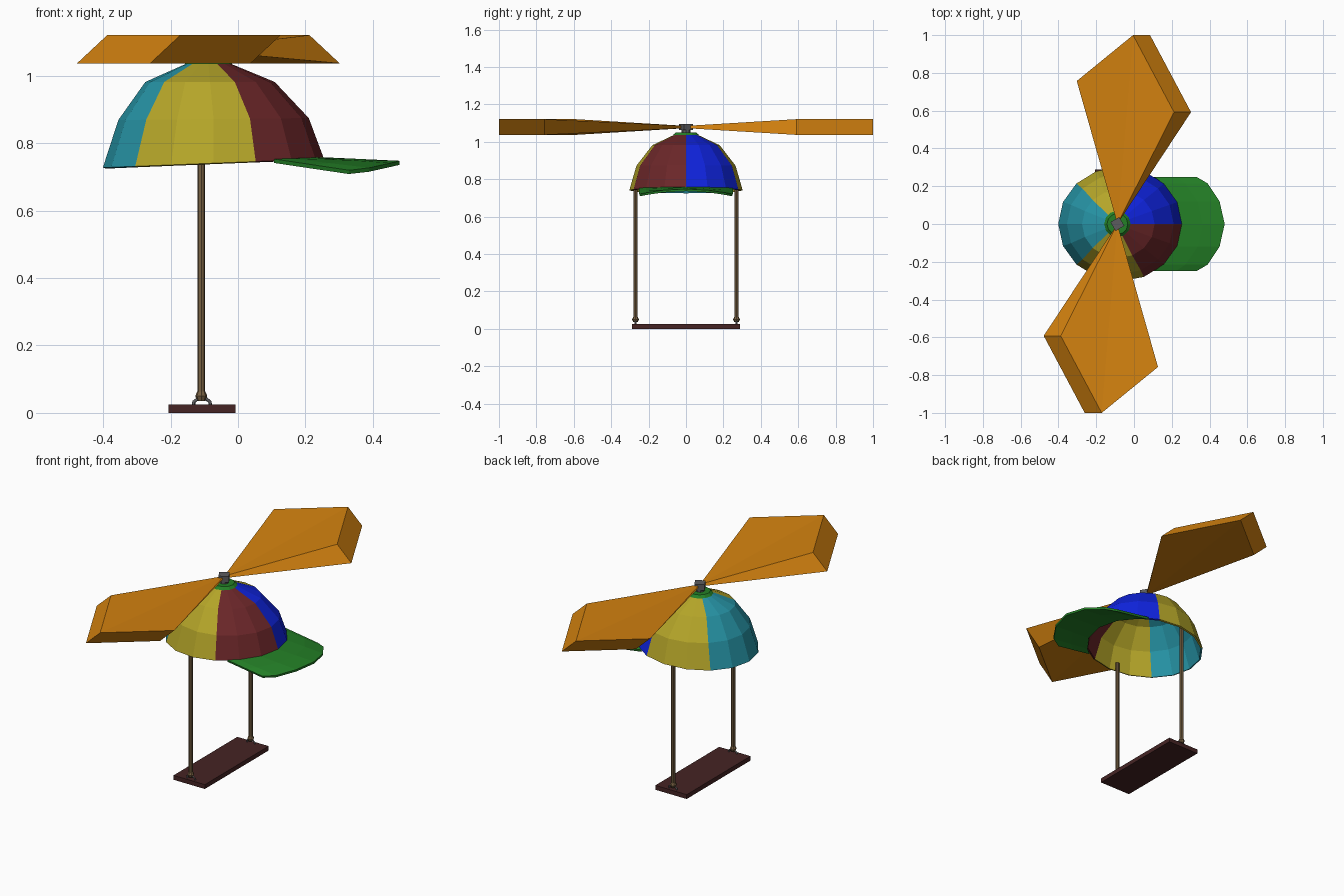
import bpy, bmesh, math
from mathutils import Matrix, Vector

if "Cube" in bpy.data.objects:
    bpy.data.objects.remove(bpy.data.objects["Cube"])


def mat(name, r, g, b):
    """Material from an sRGB colour, stored as linear values."""
    m = bpy.data.materials.new(name)
    lin = [c / 12.92 if c <= 0.04045 else ((c + 0.055) / 1.055) ** 2.4 for c in (r, g, b)]
    m.diffuse_color = (*lin, 1)
    m.use_nodes = True
    m.node_tree.nodes["Principled BSDF"].inputs["Base Color"].default_value = m.diffuse_color
    return m


ORANGE = mat("orange", 0.83, 0.51, 0.06)
YELLOW = mat("yellow", 0.71, 0.65, 0.16)
TEAL = mat("teal", 0.15, 0.58, 0.65)
RED = mat("dark_red", 0.42, 0.15, 0.16)
BLUE = mat("blue", 0.06, 0.14, 0.88)
GREEN = mat("green", 0.14, 0.50, 0.15)
WOOD = mat("dark_wood", 0.27, 0.14, 0.14)
ROPE = mat("rope_brown", 0.47, 0.38, 0.26)
GREY = mat("grey_metal", 0.36, 0.36, 0.37)


def finish(name, bm, *mats):
    bmesh.ops.recalc_face_normals(bm, faces=bm.faces)
    me = bpy.data.meshes.new(name)
    bm.to_mesh(me)
    bm.free()
    for m in mats:
        me.materials.append(m)
    ob = bpy.data.objects.new(name, me)
    bpy.context.collection.objects.link(ob)
    return ob


def box(name, center, size, m, turn=0):
    bm = bmesh.new()
    bmesh.ops.create_cube(bm, size=1, matrix=Matrix.Translation(center)
                          @ Matrix.Rotation(turn, 4, 'Z') @ Matrix.Diagonal((*size, 1)))
    return finish(name, bm, m)


def rod(name, x, y, z0, z1, r0, r1, m, sides=8):
    bm = bmesh.new()
    bmesh.ops.create_cone(bm, cap_ends=True, segments=sides, radius1=r0, radius2=r1,
                          depth=z1 - z0, matrix=Matrix.Translation((x, y, (z0 + z1) / 2)))
    return finish(name, bm, m)


# Cap dome: stacked 16-sided rings, coloured by panel angle
N = 16
CX, RX, RY = -0.073, 0.328, 0.303
RINGS = [(CX, RX, RY, 0.741, 0.04), (-0.0725, 0.2825, 0.265, 0.872, 0.01),
         (-0.083, 0.192, 0.18, 0.982, 0.0), (-0.088, 0.057, 0.057, 1.04, 0.0)]
bm = bmesh.new()
loops = []
for cx, rx, ry, z, tilt in RINGS:
    loop = []
    for i in range(N):
        a = 2 * math.pi * i / N
        dx = rx * math.cos(a)
        loop.append(bm.verts.new((cx + dx, ry * math.sin(a), z + tilt * dx)))
    loops.append(loop)
for lo, hi in zip(loops, loops[1:]):
    for i in range(N):
        j = (i + 1) % N
        f = bm.faces.new((lo[i], lo[j], hi[j], hi[i]))
        # blue, yellow, teal, yellow, red around the crown
        f.material_index = 0 if i < 3 else 1 if i < 6 else 2 if i < 10 else 1 if i < 13 else 3
bm.faces.new(loops[-1]).material_index = 1
dome = finish("cap_dome", bm, BLUE, YELLOW, TEAL, RED)
shell = dome.modifiers.new("thickness", 'SOLIDIFY')
shell.thickness = 0.01
shell.offset = -1

# Crown button
rod("cap_button", -0.088, 0, 1.036, 1.05, 0.07, 0.055, GREEN, 12)

# Brim: arched sheet from the dome rim out to a rounded edge
half = [(0.25, 0.33), (0.215, 0.39), (0.12, 0.453)]
outline = [(-y, x) for y, x in half] + [(0, 0.48)] + [(y, x) for y, x in reversed(half)]
bm = bmesh.new()
rows = []
for y, xo in outline:
    xi = CX + (RX - 0.008) * math.sqrt(1 - (y / RY) ** 2)
    zi = 0.746 + 0.04 * (xi - CX)
    zo = 0.748 - 0.028 * (y / 0.25) ** 2
    rows.append([bm.verts.new((xi + (xo - xi) * t, y, zi + (zo - zi) * t)) for t in (0, 0.5, 1)])
for a, b in zip(rows, rows[1:]):
    for k in range(2):
        bm.faces.new((a[k], a[k + 1], b[k + 1], b[k]))
brim = finish("cap_brim", bm, GREEN)
sheet = brim.modifiers.new("thickness", 'SOLIDIFY')
sheet.thickness = 0.012
sheet.offset = -1

# Propeller blades: skewed slabs tapering to the hub, repeated half a turn apart
HUB = Vector((-0.088, 0, 0))
TIP = [(-0.30, -0.592), (-0.083, -1.0), (0.215, -0.757)]
for side in range(2):
    spin = Matrix.Translation(HUB) @ Matrix.Rotation(math.pi * side, 4, 'Z')
    bm = bmesh.new()
    top = [bm.verts.new(spin @ Vector(p)) for p in
           [(0, 0, 1.085)] + [(x, y, 1.121) for x, y in TIP]]
    low = [bm.verts.new(spin @ Vector(p)) for p in
           [(0, 0, 1.073)] + [(x - 0.09, y, 1.037) for x, y in TIP]]
    for q in (top, low):
        bm.faces.new((q[0], q[1], q[2]))
        bm.faces.new((q[0], q[2], q[3]))
    for i in range(4):
        j = (i + 1) % 4
        bm.faces.new((top[i], top[j], low[j], low[i]))
    finish(("front_blade", "back_blade")[side], bm, ORANGE)

# Propeller hub and stem
box("propeller_hub", (HUB.x, 0, 1.079), (0.054, 0.054, 0.034), GREY, math.radians(30))
rod("propeller_stem", HUB.x, 0, 1.04, 1.066, 0.024, 0.024, GREY)

# Swing seat
SX = -0.107
box("swing_seat", (SX, 0, 0.0125), (0.198, 0.576, 0.025), WOOD)

# Ropes with knots and metal staples on both ends of the seat
for label, y in (("left", -0.27), ("right", 0.27)):
    rod(label + "_rope", SX - 0.002, y, 0.045, 0.775, 0.0115, 0.0115, ROPE).visible_shadow = True
    rod(label + "_knot_lower", SX - 0.002, y, 0.036, 0.05, 0.012, 0.018, ROPE)
    rod(label + "_knot_upper", SX - 0.002, y, 0.05, 0.064, 0.018, 0.012, ROPE)
    cu = bpy.data.curves.new(label + "_staple", 'CURVE')
    cu.dimensions = '3D'
    cu.bevel_depth = 0.005
    cu.bevel_resolution = 0
    cu.use_fill_caps = True
    pts = [(-0.025, 0.022), (-0.024, 0.033), (-0.012, 0.042),
           (0.012, 0.042), (0.024, 0.033), (0.025, 0.022)]
    sp = cu.splines.new('POLY')
    sp.points.add(len(pts) - 1)
    for p, (dx, z) in zip(sp.points, pts):
        p.co = (SX + dx, y, z, 1)
    cu.materials.append(GREY)
    bpy.context.collection.objects.link(bpy.data.objects.new(label + "_staple", cu))
